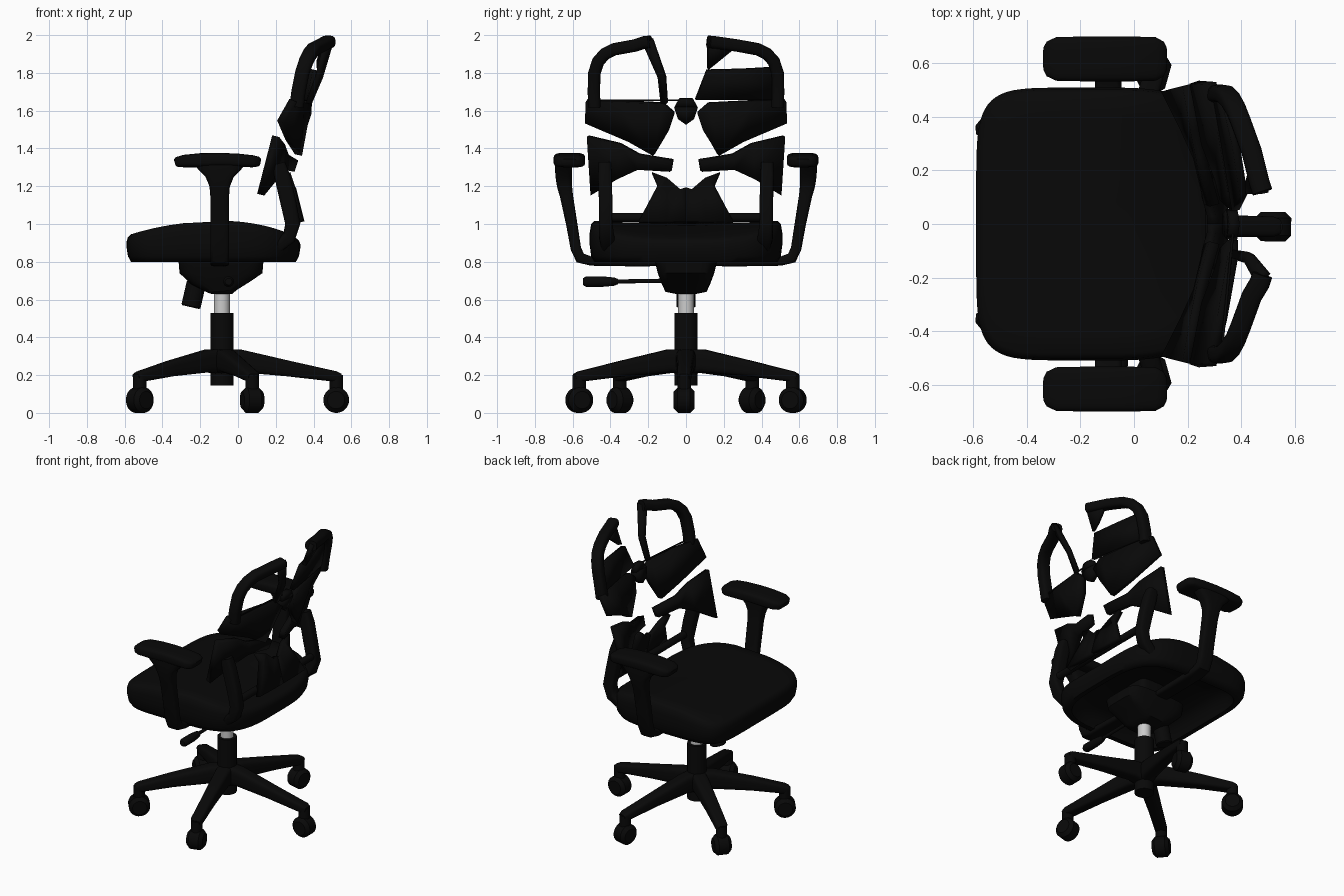
import bpy, bmesh, math
from mathutils import Vector

if "Cube" in bpy.data.objects:
    bpy.data.objects.remove(bpy.data.objects["Cube"])


def material(name, c):
    m = bpy.data.materials.new(name)
    m.diffuse_color = (c, c, c, 1)
    m.use_nodes = True
    m.node_tree.nodes["Principled BSDF"].inputs["Base Color"].default_value = m.diffuse_color
    return m


BLACK = material("black plastic", 0.0025)
SILVER = material("silver metal", 0.6)


def build(name, verts, faces, mat=BLACK, angle=40):
    me = bpy.data.meshes.new(name)
    me.from_pydata([tuple(v) for v in verts], [], faces)
    bm = bmesh.new()
    bm.from_mesh(me)
    bmesh.ops.recalc_face_normals(bm, faces=bm.faces)
    bm.to_mesh(me)
    bm.free()
    me.materials.append(mat)
    ob = bpy.data.objects.new(name, me)
    bpy.context.collection.objects.link(ob)
    bpy.context.view_layer.objects.active = ob
    ob.select_set(True)
    bpy.ops.object.shade_smooth_by_angle(angle=math.radians(angle))
    ob.select_set(False)
    return ob


def loop(n, power):
    """Unit superellipse: power 2 is a circle, higher is boxier."""
    out = []
    for i in range(n):
        t = 2 * math.pi * (i + 0.5) / n
        c, s = math.cos(t), math.sin(t)
        out.append((math.copysign(abs(c) ** (2 / power), c),
                    math.copysign(abs(s) ** (2 / power), s)))
    return out


def skin(name, rings, mat=BLACK, angle=40):
    n = len(rings[0])
    verts = [v for r in rings for v in r]
    faces = [(k * n + i, k * n + (i + 1) % n, (k + 1) * n + (i + 1) % n, (k + 1) * n + i)
             for k in range(len(rings) - 1) for i in range(n)]
    faces += [tuple(range(n)), tuple(range(len(verts) - n, len(verts)))]
    return build(name, verts, faces, mat, angle)


def sweep(name, pts, sizes, ref=(1, 0, 0), power=2, n=20, mat=BLACK):
    """Sweep a section along pts; sizes are half extents (along ref, across ref)."""
    pts = [Vector(p) for p in pts]
    rings = []
    for i, p in enumerate(pts):
        t = (pts[min(i + 1, len(pts) - 1)] - pts[max(i - 1, 0)]).normalized()
        u = Vector(ref)
        u = (u - t * u.dot(t)).normalized()
        w = t.cross(u)
        a, b = sizes[i]
        rings.append([p + u * a * c + w * b * s for c, s in loop(n, power)])
    return skin(name, rings, mat)


def rod(name, p, q, r, bevel=0.0, mat=BLACK, ref=(1, 0, 0)):
    p, q = Vector(p), Vector(q)
    d = (q - p).normalized() * bevel
    pts, rs = ([p, p + d, q - d, q], [r - bevel, r, r, r - bevel]) if bevel else ([p, q], [r, r])
    return sweep(name, pts, [(k, k) for k in rs], ref, mat=mat, n=24)


def panel(name, top, bot, thick=0.035, side=1):
    """Strip between two edges of (y, z, x) points, thickened."""
    k = len(top)
    verts = [(x, y * side, z) for y, z, x in top + bot]
    ob = build(name, verts, [(i, i + 1, k + i + 1, k + i) for i in range(k - 1)], angle=30)
    mod = ob.modifiers.new("thickness", "SOLIDIFY")
    mod.thickness = thick
    mod.offset = 0
    return ob


# Five-star base with casters
CX = -0.085
casters = [(0.52, -0.01), (0.075, 0.565), (0.075, -0.565), (-0.52, 0.35), (-0.52, -0.35)]
for x, y in casters:
    d = Vector((x - CX, y, 0))
    L = d.length
    d.normalize()
    t = Vector((-d.y, d.x, 0))
    at = lambda r, z: Vector((CX, 0, z)) + d * r
    sweep("base_spoke", [at(0, .27), at(.1, .275), at(.35, .235), at(L, .192), at(L + .025, .187)],
          [(.055, .07), (.05, .06), (.042, .042), (.038, .028), (.028, .02)], ref=t, power=4)
    rod("caster_stem", (x, y, 0.09), (x, y, 0.2), 0.036, ref=t)
    c = Vector((x, y, 0.068))
    rod("caster_wheel", c - t * 0.055, c + t * 0.055, 0.068, 0.022, ref=(0, 0, 1))

# Gas column
rod("column_sleeve", (CX, 0, 0.145), (CX, 0, 0.53), 0.062)
rod("column_piston", (CX, 0, 0.52), (CX, 0, 0.66), 0.042, mat=SILVER)

# Tilt mechanism, tension knob and lever
sweep("tilt_mechanism", [(-.09, 0, .93), (-.09, 0, .81), (-.09, 0, .8), (-.09, 0, .74), (-.09, 0, .69),
                         (-.085, 0, .645), (-.085, 0, .63)],
      [(.1, .1), (.1, .1), (.225, .165), (.22, .15), (.16, .13), (.08, .11), (.055, .055)], power=5, n=28)
rod("tension_knob", (-.22, 0, .69), (-.25, 0, .56), 0.052, 0.006)
rod("lever_rod", (-.05, -.1, .7), (-.05, -.4, .695), 0.011)
sweep("lever_handle", [(-.05, -y, .695) for y in (.36, .38, .44, .53, .545)],
      [(r, r) for r in (.014, .022, .028, .028, .018)])


# Seat cushion: hollow underneath, gently arched and dished top, rounder at the back
def seat_top(x, y):
    if x < -0.05:
        z = 1.018 - 0.08 * ((-0.05 - x) / 0.54) ** 2.2
    else:
        z = 1.018 - 0.068 * ((x + 0.05) / 0.38) ** 1.6
    return z - 0.035 * (1 - (y / 0.51) ** 2) * max(0, (x + 0.4) / 0.73)


front_loop, back_loop = loop(64, 6), loop(64, 3.6)
rings = []
for scale, low, mix in [(.3, .915, 0), (.72, .905, 0), (.84, .86, 0), (.88, .80, 0), (.95, .80, 0), (.985, .83, 0),
                        (1, .86, .2), (1, .86, .6), (.985, .86, .88), (.95, .86, 1), (.8, 0, 1), (.6, 0, 1),
                        (.35, 0, 1), (.1, 0, 1)]:
    ring = []
    for f, b in zip(front_loop, back_loop):
        c, s = f if f[0] < 0 else b
        x, y = -0.13 + 0.46 * scale * c, 0.51 * scale * s
        ring.append((x, y, low * (1 - mix) + seat_top(x, y) * mix))
    rings.append(ring)
skin("seat_cushion", rings, angle=60)

for s in (-1, 1):
    # Armrest bracket, flared post and pad
    ax = -0.097
    arm = [(.15, .797, .05, .02), (.25, .797, .05, .022), (.5, .803, .05, .024), (.56, .82, .05, .03),
           (.583, .87, .05, .028), (.605, 1.0, .05, .03), (.633, 1.15, .05, .035), (.643, 1.2, .054, .04),
           (.647, 1.25, .075, .044), (.648, 1.29, .115, .046), (.648, 1.32, .14, .046)]
    sweep("armrest_post", [(ax, s * y, z) for y, z, a, b in arm], [(a, b) for y, z, a, b in arm], power=4)
    pad = [(-.335, 1.325, .045, .016), (-.325, 1.328, .065, .026), (-.29, 1.333, .082, .033),
           (-.2, 1.337, .084, .038), (-.1, 1.34, .084, .037), (0, 1.337, .084, .036),
           (.08, 1.332, .082, .032), (.11, 1.33, .065, .026), (.12, 1.328, .045, .016)]
    sweep("armrest_pad", [(x, s * .617, z) for x, z, a, b in pad], [(a, b) for x, z, a, b in pad],
          ref=(0, 1, 0), power=4)

    # Backrest uprights
    up = [(.215, .43, 1.32), (.235, .43, 1.25), (.265, .425, 1.12), (.29, .425, 1.0), (.27, .42, .93), (.2, .41, .88)]
    sweep("back_upright", [(x, s * y, z) for x, y, z in up],
          [(.035, .033), (.042, .036), (.042, .036), (.04, .036), (.035, .04), (.03, .04)], ref=(1, 0, .4), power=4)

    # Fan-shaped lumbar panel, lower wing and upper wing
    panel("lumbar_panel",
          [(.18, 1.27, .26), (.1, 1.24, .27), (.03, 1.18, .29), (0, 1.19, .29)],
          [(.15, 1.2, .28), (.25, 1.01, .33), (.1, 1.01, .335), (0, 1.01, .335)], side=s)
    panel("lower_wing",
          [(.52, 1.465, .2), (.35, 1.425, .23), (.25, 1.37, .25), (.07, 1.34, .30)],
          [(.5, 1.155, .12), (.36, 1.24, .19), (.25, 1.29, .24), (.08, 1.28, .28)], .04, s)
    panel("upper_wing",
          [(.525, 1.655, .29), (.35, 1.65, .33), (.12, 1.64, .37), (.06, 1.59, .37)],
          [(.53, 1.54, .225), (.3, 1.44, .27), (.17, 1.365, .32), (.09, 1.5, .34)], .04, s)

    # Headrest frame loop; the two halves end at different distances from the middle
    end = .12 if s > 0 else .19
    head = [(.31, .485, 1.62), (.32, .488, 1.7), (.34, .485, 1.8), (.36, .465, 1.86), (.38, .43, 1.9),
            (.4, .38, 1.925), (.44, .27, 1.945), (.47, end + .03, 1.962), (.48, end, 1.965)]
    sweep("headrest_frame", [(x, s * y, z) for x, y, z in head], [(.038, .033)] * 9, power=3)

# Headrest inner bands and right-hand panel
panel("headrest_band_left", [(-.22, 1.95, .46), (-.145, 1.78, .42), (-.13, 1.64, .37)],
      [(-.18, 1.98, .5), (-.11, 1.78, .44), (-.1, 1.64, .38)], .025)
panel("headrest_gusset_right", [(.25, 1.93, .45), (.115, 1.98, .49)], [(.16, 1.86, .43), (.115, 1.82, .43)], .03)
panel("headrest_panel_right", [(.11, 1.815, .41), (.3, 1.82, .38), (.47, 1.83, .34)],
      [(.05, 1.66, .38), (.3, 1.66, .34), (.47, 1.66, .31)], .03)

# Cross bars and central joint
rod("headrest_crossbar", (.33, -.45, 1.655), (.37, -.03, 1.655), .005)
rod("lower_crossbar", (.29, -.42, 1.035), (.29, .42, 1.035), .024)
panel("central_joint", [(-.035, 1.665, .37), (0, 1.665, .375), (.035, 1.665, .37)],
      [(-.06, 1.62, .365), (0, 1.62, .37), (.06, 1.62, .365)], .04)
panel("central_joint_tip", [(-.06, 1.62, .365), (0, 1.62, .37), (.06, 1.62, .365)],
      [(-.04, 1.56, .35), (0, 1.53, .35), (.04, 1.56, .35)], .04)
